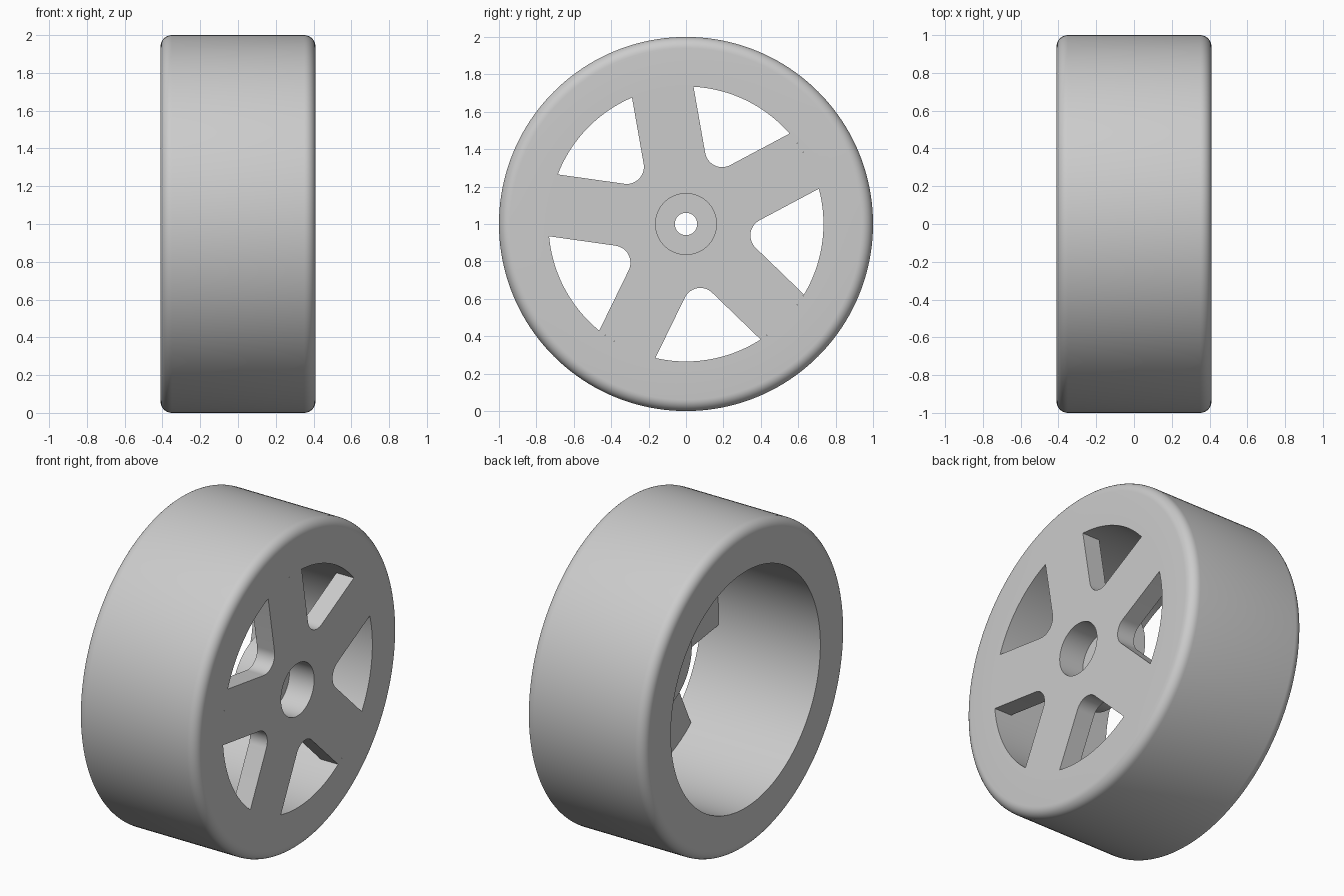
import bpy, bmesh
from math import sin, cos, pi, radians, asin
from mathutils import Matrix, Vector

if "Cube" in bpy.data.objects:
    bpy.data.objects.remove(bpy.data.objects["Cube"], do_unlink=True)

HALF_W, R, BORE = 0.41, 1.0, 0.735      # wheel half width, outer and bore radius
BEVEL = 0.06
FACE_BACK = 0.29                        # back of the spoke plate
SPOKES, FIRST, SPOKE_HALF = 5, radians(28), 0.167
FILLET = 0.092
HUB_R, RECESS_R, AXLE_R = 0.30, 0.163, 0.06
SEGMENTS = 160

# Local x, y, z become world y, z, x, raised so the wheel stands on the ground
AXLE = Matrix(((0, 0, 1, 0), (1, 0, 0, 0), (0, 1, 0, 1), (0, 0, 0, 1)))

grey = bpy.data.materials.new("light_grey")
grey.use_nodes = True
grey.diffuse_color = (0.6, 0.6, 0.6, 1)
grey.node_tree.nodes["Principled BSDF"].inputs["Base Color"].default_value = (0.6, 0.6, 0.6, 1)


def polar(r, a):
    return Vector((r * cos(a), r * sin(a)))


def arc(center, r, start, end, steps):
    return [center + polar(r, start + (end - start) * i / steps) for i in range(steps + 1)]


def finish(obj):
    obj.data.transform(AXLE)
    obj.data.materials.clear()
    obj.data.materials.append(grey)
    bpy.ops.object.select_all(action='DESELECT')
    obj.select_set(True)
    bpy.context.view_layer.objects.active = obj
    bpy.ops.object.shade_smooth_by_angle(angle=radians(30))


def lathe(name, profile):
    """Turn a closed (radius, height) profile about the axle."""
    bm = bmesh.new()
    verts = [bm.verts.new((r, 0, h)) for r, h in profile]
    edges = [bm.edges.new((verts[i - 1], v)) for i, v in enumerate(verts)]
    bmesh.ops.spin(bm, geom=verts + edges, cent=(0, 0, 0), axis=(0, 0, 1),
                   angle=2 * pi, steps=SEGMENTS, use_merge=True)
    bmesh.ops.remove_doubles(bm, verts=bm.verts, dist=0.0001)
    bmesh.ops.recalc_face_normals(bm, faces=bm.faces)
    mesh = bpy.data.meshes.new(name)
    bm.to_mesh(mesh)
    bm.free()
    obj = bpy.data.objects.new(name, mesh)
    bpy.context.collection.objects.link(obj)
    finish(obj)


def plate(name, loops, back, front):
    """Extrude filled outlines, inner loops being holes."""
    curve = bpy.data.curves.new(name, 'CURVE')
    curve.dimensions = '2D'
    curve.fill_mode = 'BOTH'
    curve.extrude = (front - back) / 2
    for loop in loops:
        spline = curve.splines.new('POLY')
        spline.points.add(len(loop) - 1)
        for point, co in zip(spline.points, loop):
            point.co = (co.x, co.y, 0, 1)
        spline.use_cyclic_u = True
    obj = bpy.data.objects.new(name, curve)
    bpy.context.collection.objects.link(obj)
    bpy.ops.object.select_all(action='DESELECT')
    obj.select_set(True)
    bpy.context.view_layer.objects.active = obj
    bpy.ops.object.convert(target='MESH')
    obj = bpy.context.view_layer.objects.active
    bm = bmesh.new()
    bm.from_mesh(obj.data)
    bmesh.ops.remove_doubles(bm, verts=bm.verts, dist=0.0001)
    bmesh.ops.recalc_face_normals(bm, faces=bm.faces)
    bm.to_mesh(obj.data)
    bm.free()
    obj.data.transform(Matrix.Translation((0, 0, (front + back) / 2)))
    finish(obj)


# Rim: thick ring with rounded outer corners
corner = R - BEVEL
rim = [Vector((BORE, -HALF_W))]
rim += arc(Vector((corner, BEVEL - HALF_W)), BEVEL, -pi / 2, 0, 8)
rim += arc(Vector((corner, HALF_W - BEVEL)), BEVEL, 0, pi / 2, 8)
rim += [Vector((BORE, HALF_W))]
lathe("rim", rim)

# Spokes: parallel-sided arms joined by rounded valleys
step = 2 * pi / SPOKES
reach = asin(SPOKE_HALF / BORE)
valley = (SPOKE_HALF + FILLET) / sin(step / 2)
star = []
for k in range(SPOKES):
    a = FIRST + k * step
    star += arc(Vector((0, 0)), BORE, a - reach, a + reach, 12)
    mid = a + step / 2
    star += arc(polar(valley, mid), FILLET, a - pi / 2, a + step - 3 * pi / 2, 14)
recess = arc(Vector((0, 0)), RECESS_R, 0, 2 * pi, SEGMENTS)[:-1]
plate("spokes", [star, recess], FACE_BACK, HALF_W)

# Hub: boss behind the spokes with a recess floor and an axle hole
lathe("hub", [(RECESS_R, FACE_BACK), (RECESS_R, 0.24), (AXLE_R, 0.24),
              (AXLE_R, 0.17), (HUB_R, 0.17), (HUB_R, FACE_BACK)])
